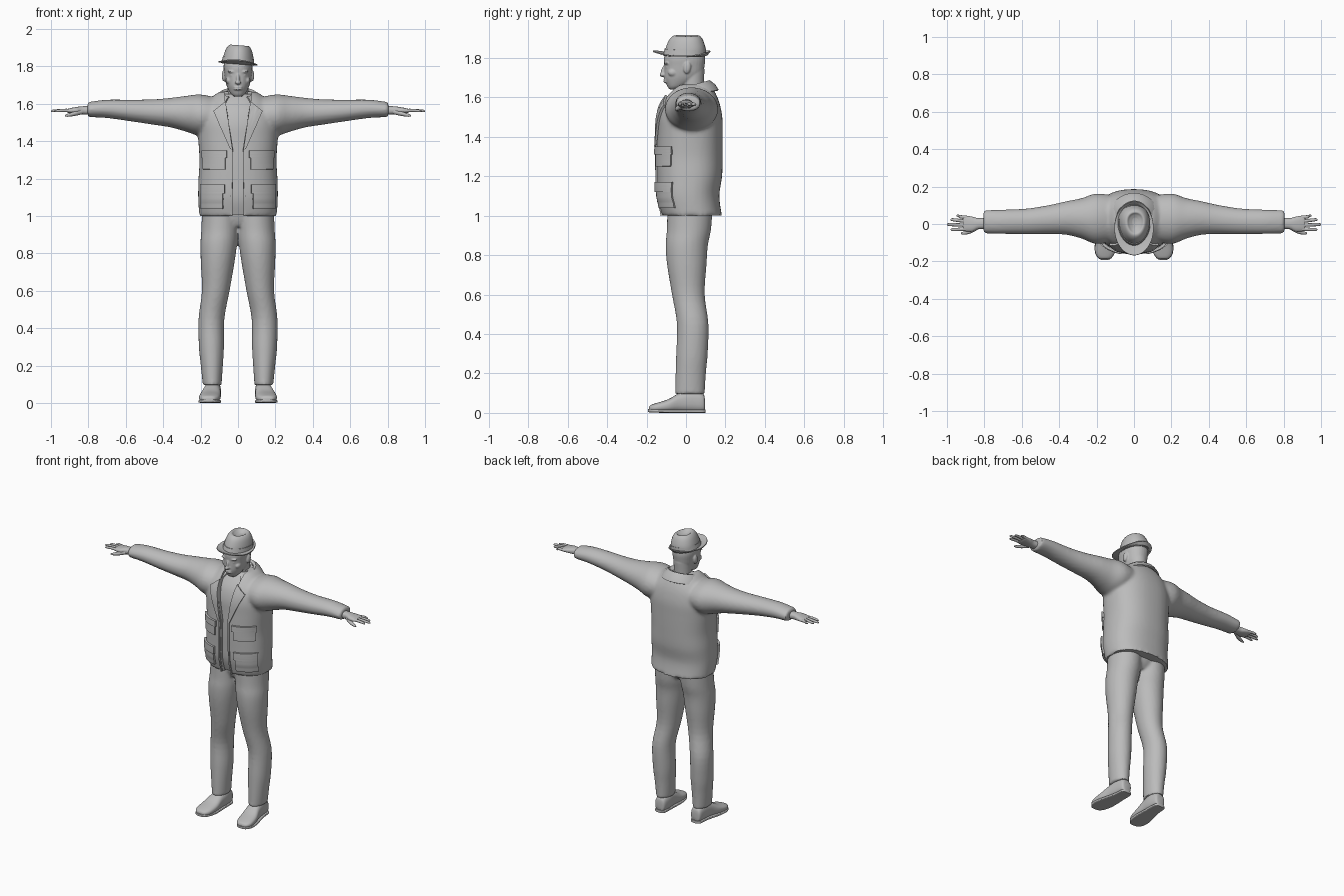
import bpy, bmesh
from math import sin, cos, pi, radians
from mathutils import Vector, Matrix

if "Cube" in bpy.data.objects:
    bpy.data.objects.remove(bpy.data.objects["Cube"])

grey = bpy.data.materials.new("plain grey")
grey.use_nodes = True
grey.diffuse_color = (0.5, 0.5, 0.5, 1)
grey.node_tree.nodes["Principled BSDF"].inputs["Base Color"].default_value = grey.diffuse_color


def spline(rows, steps):
    """Smooth Catmull-Rom samples through rows of numbers."""
    out = []
    for i in range(len(rows) - 1):
        p = [rows[max(0, min(len(rows) - 1, i + k))] for k in (-1, 0, 1, 2)]
        for s in range(steps):
            t = s / steps
            out.append([0.5 * (2 * b + (c - a) * t + (2 * a - 5 * b + 4 * c - d) * t * t
                               + (3 * b - a - 3 * c + d) * t ** 3) for a, b, c, d in zip(*p)])
    return out + [list(rows[-1])]


def loft(bm, rows, axis="z", power=2.0, side=1, n=32, steps=4, taper=0.0):
    """Rows are position along axis, two centre values, two radii."""
    rings = []
    for h, c1, c2, r1, r2 in spline(rows, steps):
        ring = []
        for k in range(n):
            c, s = cos(2 * pi * k / n), sin(2 * pi * k / n)
            u = c1 + r1 * abs(c) ** (2 / power) * (1 if c > 0 else -1) * (1 + taper * s)
            v = c2 + r2 * abs(s) ** (2 / power) * (1 if s > 0 else -1)
            x, y, z = {"z": (u, v, h), "x": (h, u, v), "y": (u, h, v)}[axis]
            ring.append(bm.verts.new((x * side, y, z)))
        rings.append(ring)
    for a, b in zip(rings, rings[1:]):
        for k in range(n):
            bm.faces.new((a[k], a[(k + 1) % n], b[(k + 1) % n], b[k]))
    bm.faces.new(rings[0])
    bm.faces.new(rings[-1])


def ball(bm, centre, size, tilt=0.0):
    m = Matrix.Translation(centre) @ Matrix.Rotation(tilt, 4, "X") @ Matrix.Diagonal((*size, 1))
    bmesh.ops.create_uvsphere(bm, u_segments=20, v_segments=12, radius=1, matrix=m)


def finish(name, bm, voxel=0, smooth=0, solid=0, mirror=False, cutter=None, angle=40):
    bmesh.ops.recalc_face_normals(bm, faces=bm.faces)
    mesh = bpy.data.meshes.new(name)
    bm.to_mesh(mesh)
    bm.free()
    ob = bpy.data.objects.new(name, mesh)
    bpy.context.scene.collection.objects.link(ob)
    mesh.materials.append(grey)
    if solid:
        ob.modifiers.new("thickness", "SOLIDIFY").thickness = solid
        ob.modifiers["thickness"].offset = 0
    if mirror:
        ob.modifiers.new("mirror", "MIRROR").use_mirror_merge = False
    if voxel:
        r = ob.modifiers.new("blend", "REMESH")
        r.mode, r.voxel_size = "VOXEL", voxel
    if smooth:
        s = ob.modifiers.new("soften", "SMOOTH")
        s.factor, s.iterations = 0.5, smooth
    if cutter:
        b = ob.modifiers.new("opening", "BOOLEAN")
        b.operation, b.object, b.solver = "DIFFERENCE", cutter, "EXACT"
    bpy.ops.object.select_all(action="DESELECT")
    ob.select_set(True)
    bpy.context.view_layer.objects.active = ob
    bpy.ops.object.convert(target="MESH")
    bpy.ops.object.shade_smooth_by_angle(angle=radians(angle))
    return ob


# Jacket body rows: height, centre x, centre y, half width, half depth
TORSO = [(1.0, 0, .03, .207, .152), (1.1, 0, .012, .213, .157), (1.2, 0, .017, .211, .166),
         (1.3, 0, .018, .206, .168), (1.42, 0, .02, .213, .166), (1.5, 0, .021, .215, .163),
         (1.57, 0, .024, .2, .146), (1.62, 0, .03, .155, .12), (1.655, 0, .035, .115, .092),
         (1.665, 0, .035, .09, .075)]
FINE = spline(TORSO, 8)
POWER = 2.35


def chest_y(x, z):
    row = min(FINE, key=lambda r: abs(r[0] - z))
    return row[2] - row[4] * (1 - min(.97, abs(x / row[3])) ** POWER) ** (1 / POWER)


# Front opening, widening to a V at the neck
bm = bmesh.new()
half = [(.033, .9), (.026, 1.2), (.026, 1.36), (.07, 1.62), (.075, 1.8)]
outline = half + [(-x, z) for x, z in reversed(half)]
face = bm.faces.new([bm.verts.new((x, -.4, z)) for x, z in outline])
ext = bmesh.ops.extrude_face_region(bm, geom=[face])
bmesh.ops.translate(bm, vec=(0, .41, 0), verts=[v for v in ext["geom"] if isinstance(v, bmesh.types.BMVert)])
cutter = finish("opening_cutter", bm)
cutter.hide_render = True

# Jacket with sleeves
bm = bmesh.new()
loft(bm, TORSO, power=POWER, n=48)
SLEEVE = [(.1, .03, 1.54, .12, .09), (.2, .028, 1.54, .135, .11), (.28, .03, 1.547, .108, .095),
          (.36, .032, 1.553, .09, .079), (.45, .024, 1.556, .078, .068), (.57, .014, 1.564, .069, .058),
          (.7, .012, 1.573, .065, .049), (.79, .012, 1.57, .062, .041), (.805, .012, 1.57, .056, .036)]
for side in (1, -1):
    loft(bm, SLEEVE, "x", side=side, n=40)
finish("jacket", bm, voxel=.01, smooth=5, cutter=cutter)
bpy.data.objects.remove(cutter)

# Shirt under the jacket
bm = bmesh.new()
loft(bm, [(z + (.008 if z < 1.1 else -.012), x, y, rx - .02, ry - .02) for z, x, y, rx, ry in TORSO], power=POWER)
finish("shirt", bm)


def collar(name, rows, drop, gap, thick):
    """Folded band round the neck; rows are radius x, radius y, height at the back."""
    bm = bmesh.new()
    n, rings = 36, []
    for k in range(n + 1):
        a = radians(-90 + gap + (360 - 2 * gap) * k / n)
        f = (1 - sin(a)) / 2
        rings.append([bm.verts.new((rx * cos(a), .03 + ry * sin(a), z - drop * f)) for rx, ry, z in rows])
    for a, b in zip(rings, rings[1:]):
        for k in range(len(rows) - 1):
            bm.faces.new((a[k], b[k], b[k + 1], a[k + 1]))
    finish(name, bm, solid=thick)


collar("jacket_collar", [(.08, .075, 1.63), (.084, .08, 1.675), (.094, .09, 1.682),
                         (.118, .115, 1.662), (.135, .132, 1.635)], .05, 32, .009)
collar("shirt_collar", [(.064, .066, 1.62), (.064, .066, 1.672), (.07, .072, 1.676), (.08, .085, 1.64)],
       .045, 14, .005)


def panel(name, corners, lift, thick, n=10):
    """Curved four-cornered patch lying on the jacket front, on both sides."""
    bm = bmesh.new()
    a, b, c, d = [Vector(p) for p in corners]
    grid = []
    for i in range(n + 1):
        row = []
        for j in range(n + 1):
            p = a.lerp(b, i / n).lerp(d.lerp(c, i / n), j / n)
            row.append(bm.verts.new((p.x, chest_y(p.x, p.y) - lift, p.y)))
        grid.append(row)
    for i in range(n):
        for j in range(n):
            bm.faces.new((grid[i][j], grid[i + 1][j], grid[i + 1][j + 1], grid[i][j + 1]))
    finish(name, bm, solid=thick, mirror=True)


def box(x0, x1, z0, z1):
    return [(x0, z0), (x1, z0), (x1, z1), (x0, z1)]


panel("front_edge", [(.033, 1.0), (.043, 1.0), (.038, 1.36), (.028, 1.36)], .003, .008)
panel("lapel", [(.028, 1.35), (.042, 1.36), (.13, 1.56), (.066, 1.61)], .007, .012)
panel("chest_pocket", box(.068, .185, 1.25, 1.33), .003, .014)
panel("chest_pocket_flap", box(.06, .19, 1.31, 1.35), .009, .014)
panel("hip_pocket", box(.08, .195, 1.04, 1.15), .004, .016)
panel("hip_pocket_flap", box(.072, .198, 1.12, 1.17), .011, .014)

# Trousers
bm = bmesh.new()
LEG = [(.095, .138, .02, .05, .075), (.2, .14, .024, .059, .077), (.3, .142, .03, .067, .08),
       (.45, .142, .034, .069, .08), (.6, .119, .012, .074, .083), (.75, .109, .004, .09, .1),
       (.85, .103, .004, .098, .107), (.93, .096, .015, .1, .112), (1.04, .092, .02, .1, .115)]
for side in (1, -1):
    loft(bm, LEG, side=side)
loft(bm, [(.945, 0, .015, .1, .075), (.98, 0, .02, .14, .095), (1.04, 0, .02, .17, .11)])
finish("trousers", bm, voxel=.009, smooth=4)

# Shoes and soles
bm = bmesh.new()
loft(bm, [(.096, .135, .04, .022, .028), (.085, .135, .052, .036, .048), (.03, .135, .06, .044, .058),
          (-.03, .14, .053, .047, .05), (-.09, .148, .036, .056, .033), (-.15, .154, .027, .053, .023),
          (-.18, .156, .023, .036, .016), (-.188, .156, .02, .018, .008)], "y", power=2.5)
finish("shoes", bm, mirror=True)
bm = bmesh.new()
loft(bm, [(.1, .135, .009, .02, .009), (.085, .135, .009, .038, .009), (.02, .137, .009, .043, .009),
          (-.09, .149, .009, .058, .009), (-.15, .155, .01, .054, .009), (-.182, .156, .011, .036, .009),
          (-.193, .156, .012, .016, .007)], "y", power=5)
finish("soles", bm, mirror=True)

# Hands
bm = bmesh.new()
loft(bm, [(.77, .005, 1.565, .032, .024), (.83, .002, 1.565, .029, .022), (.865, -.001, 1.564, .04, .019),
          (.905, .003, 1.563, .041, .012), (.915, .003, 1.563, .036, .008)], "x", power=2.4)
for y0, y1, tip in ((.034, .044, .95), (.013, .023, .982), (-.007, -.003, 1.0), (-.027, -.03, .98)):
    loft(bm, [(.885, y0, 1.563, .0095, .01), (.93, (y0 + y1) / 2, 1.565, .009, .0085),
              (tip - .012, y1, 1.562, .008, .007), (tip, y1, 1.56, .003, .003)], "x", n=12)
loft(bm, [(.83, -.015, 1.558, .012, .013), (.87, -.036, 1.548, .013, .012),
          (.905, -.047, 1.54, .01, .009), (.926, -.05, 1.536, .004, .004)], "x", n=12)
finish("hands", bm, mirror=True)

# Head with face, ears and neck
bm = bmesh.new()
loft(bm, [(1.64, 0, -.066, .022, .018), (1.655, 0, -.05, .04, .044), (1.69, 0, -.024, .058, .084),
          (1.72, 0, -.012, .067, .098), (1.76, 0, -.008, .073, .102), (1.8, 0, -.007, .077, .104),
          (1.85, 0, -.003, .07, .09)], power=2.2)
loft(bm, [(1.56, 0, .035, .066, .062), (1.64, 0, .034, .056, .056), (1.74, 0, .03, .058, .064)])
ball(bm, (0, -.114, 1.732), (.009, .014, .032), -.3)
ball(bm, (0, -.117, 1.714), (.016, .018, .01))
for z in (1.688, 1.678):
    ball(bm, (0, -.1, z), (.025, .016, .0055))
ball(bm, (0, -.078, 1.658), (.022, .017, .014))
for side in (1, -1):
    ball(bm, (.03 * side, -.097, 1.772), (.026, .013, .007))
    ball(bm, (.029 * side, -.093, 1.753), (.014, .01, .008))
    ball(bm, (.048 * side, -.066, 1.725), (.018, .026, .02))
    ball(bm, (.076 * side, .006, 1.75), (.011, .019, .031), -.15)
finish("head", bm, voxel=.0045, smooth=3, angle=60)

# Hat: dented crown, band and curled brim, tipped slightly sideways
TILT = Matrix.Translation((0, 0, 1.82)) @ Matrix.Rotation(.08, 4, "Y") @ Matrix.Translation((0, 0, -1.82))
bm = bmesh.new()
loft(bm, [(1.81, 0, -.006, .084, .106), (1.85, 0, -.002, .08, .101), (1.888, 0, .0, .069, .087),
          (1.908, 0, .002, .056, .072), (1.913, 0, .004, .044, .058), (1.904, 0, .006, .032, .045),
          (1.895, 0, .008, .015, .025)], power=2.1, taper=.14)
finish("hat_crown", bm, angle=60).matrix_world = TILT
bm = bmesh.new()
loft(bm, [(1.822, 0, -.006, .087, .109), (1.846, 0, -.003, .083, .105)], taper=.1, steps=1)
finish("hat_band", bm).matrix_world = TILT
bm = bmesh.new()
n, rings = 48, []
for rx, ry, lift in ((.07, .09, 0), (.085, .11, 0), (.097, .13, .6), (.105, .145, 1)):
    rings.append([bm.verts.new((rx * cos(a), -.019 * lift - .003 + ry * sin(a),
                                1.815 + lift * (.001 + .018 * sin(a) ** 2)))
                  for a in (2 * pi * k / n for k in range(n))])
for a, b in zip(rings, rings[1:]):
    for k in range(n):
        bm.faces.new((a[k], a[(k + 1) % n], b[(k + 1) % n], b[k]))
finish("hat_brim", bm, solid=.006).matrix_world = TILT
